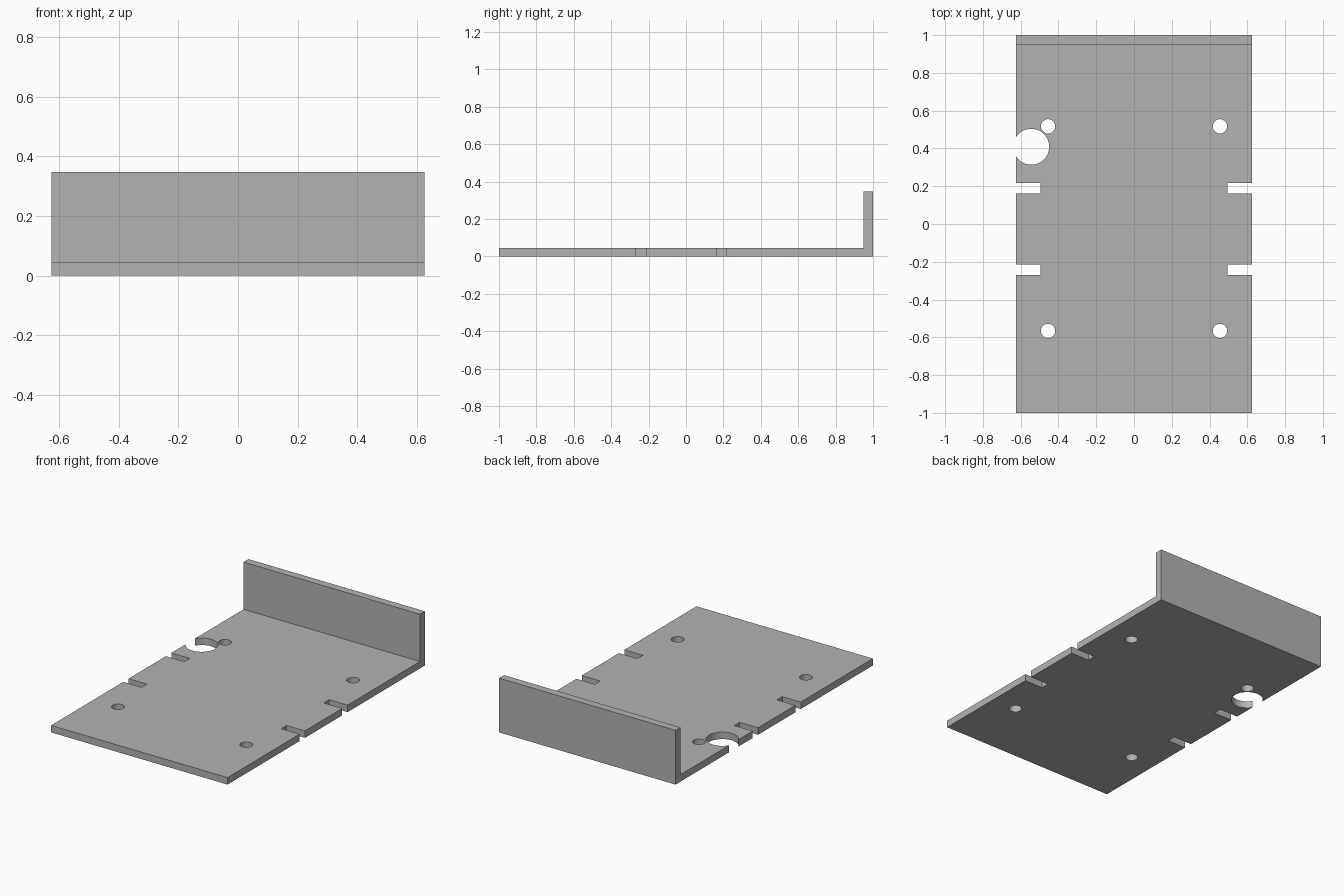
import bpy, bmesh
from math import radians
from mathutils import Matrix, Vector

if "Cube" in bpy.data.objects:
    bpy.data.objects.remove(bpy.data.objects["Cube"], do_unlink=True)

HALF_W, THICK, WALL_Y, WALL_Z = 0.626, 0.045, 0.95, 0.348

grey = bpy.data.materials.new("plain_grey")
grey.use_nodes = True
color = (0.45, 0.45, 0.45, 1)
grey.diffuse_color = color
grey.node_tree.nodes["Principled BSDF"].inputs["Base Color"].default_value = color


def make_object(name, bm):
    bmesh.ops.recalc_face_normals(bm, faces=bm.faces)
    mesh = bpy.data.meshes.new(name)
    bm.to_mesh(mesh)
    bm.free()
    mesh.materials.append(grey)
    obj = bpy.data.objects.new(name, mesh)
    bpy.context.collection.objects.link(obj)
    return obj


def add_hole(bm, x, y, radius, segments):
    bmesh.ops.create_cone(bm, cap_ends=True, segments=segments, radius1=radius,
                          radius2=radius, depth=0.3, matrix=Matrix.Translation((x, y, 0)))


def add_notch(bm, x, y, size_x, size_y):
    bmesh.ops.create_cube(bm, size=1, matrix=Matrix.Translation((x, y, 0))
                          @ Matrix.Diagonal((size_x, size_y, 0.3, 1)))


# L-shaped bracket: side profile extruded across the width
bm = bmesh.new()
profile = [(-1, 0), (1, 0), (1, WALL_Z), (WALL_Y, WALL_Z), (WALL_Y, THICK), (-1, THICK)]
face = bm.faces.new([bm.verts.new((-HALF_W, y, z)) for y, z in profile])
extruded = bmesh.ops.extrude_face_region(bm, geom=[face])["geom"]
bmesh.ops.translate(bm, vec=Vector((2 * HALF_W, 0, 0)),
                    verts=[v for v in extruded if isinstance(v, bmesh.types.BMVert)])
bracket = make_object("bracket_plate", bm)

# Cutters: screw holes, edge notches and the large open hole
bm = bmesh.new()
for side in (-1, 1):
    for y in (0.517, -0.566):
        add_hole(bm, side * 0.455, y, 0.038, 32)
    for y in (0.19, -0.242):
        add_notch(bm, side * 0.595, y, 0.2, 0.055)
add_hole(bm, -0.544, 0.409, 0.095, 64)
cutter = make_object("hole_cutter", bm)
cutter.hide_render = True

# Cut, bake the result and drop the cutter
cut = bracket.modifiers.new("cut", "BOOLEAN")
cut.operation = "DIFFERENCE"
cut.solver = "EXACT"
cut.object = cutter
bpy.ops.object.select_all(action="DESELECT")
bracket.select_set(True)
bpy.context.view_layer.objects.active = bracket
bpy.ops.object.modifier_apply(modifier=cut.name)
bpy.data.objects.remove(cutter, do_unlink=True)

# Smooth hole walls, crisp edges elsewhere
bpy.ops.object.shade_smooth_by_angle(angle=radians(30))
